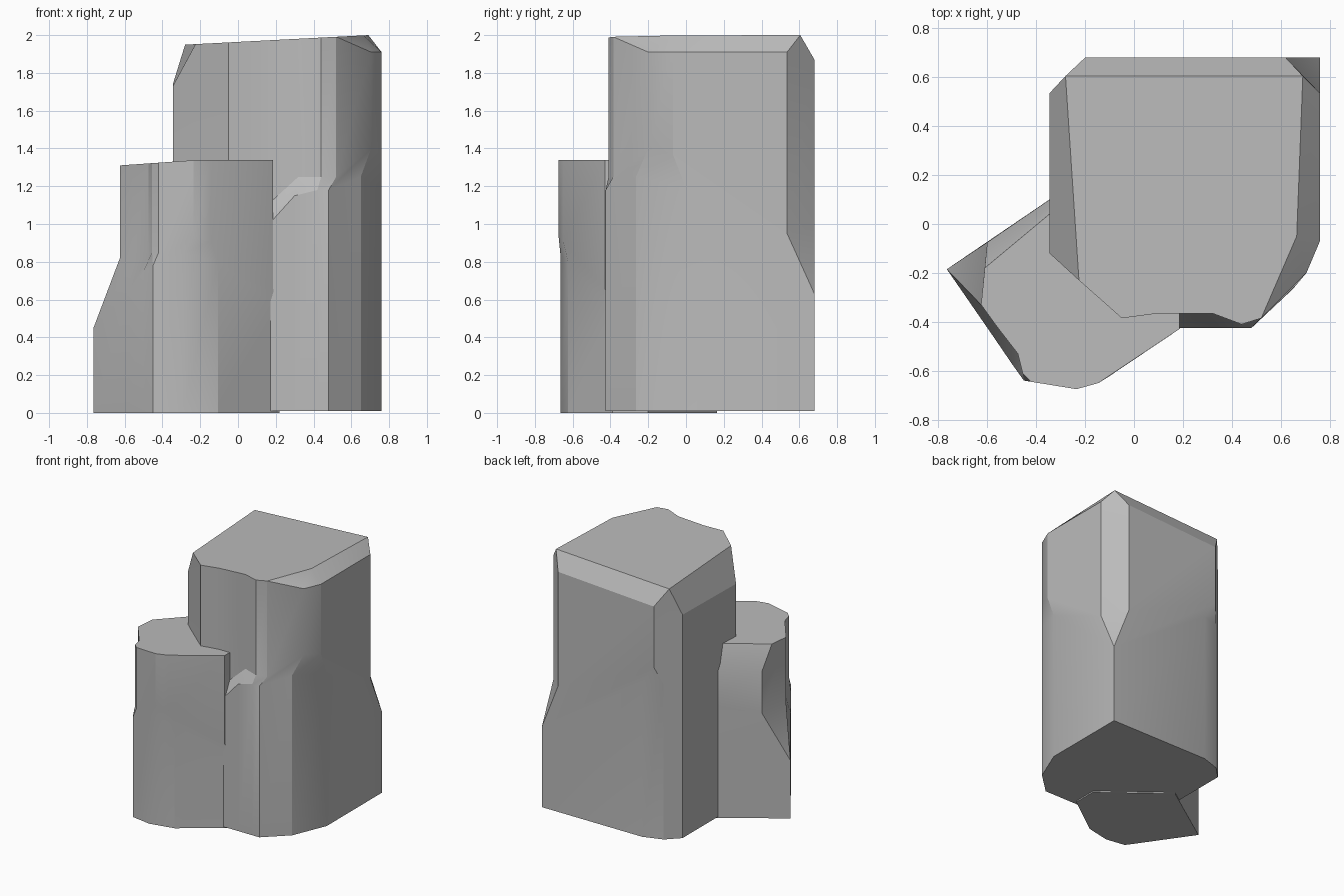
import bpy
import bmesh

# Remove only the default object
default_cube = bpy.data.objects.get("Cube")
if default_cube is not None:
    bpy.data.objects.remove(default_cube, do_unlink=True)


def make_material(name, color):
    material = bpy.data.materials.new(name)
    material.use_nodes = True
    material.diffuse_color = color
    shader = material.node_tree.nodes["Principled BSDF"]
    shader.inputs["Base Color"].default_value = color
    shader.inputs["Roughness"].default_value = 0.9
    return material


stone_grey = make_material("stone grey", (0.5, 0.5, 0.5, 1))


def column(name, corners, base, top_height):
    """Loft a chipped stone column, one entry per corner, counter-clockwise.

    Each corner holds the lower wall (x, y, upper end), the upper wall
    (x, y, lower end), the height of its rim and the top corner (x, y).
    top_height gives the height of the sloping top at a given x.
    """
    mesh = bmesh.new()
    rings = [[] for _ in range(5)]
    for low, high, rim, cap in corners:
        low_x, low_y, low_end = low
        high_x, high_y, high_start = high
        cap_x, cap_y = cap or (high_x, high_y)
        cap_z = top_height(cap_x)
        points = (
            (low_x, low_y, base),
            (low_x, low_y, low_end),
            (high_x, high_y, high_start),
            (high_x, high_y, rim or cap_z),
            (cap_x, cap_y, cap_z),
        )
        for ring, point in zip(rings, points):
            ring.append(mesh.verts.new(point))

    # Walls between neighbouring rings, then both ends
    count = len(corners)
    for lower, upper in zip(rings, rings[1:]):
        for i in range(count):
            j = (i + 1) % count
            mesh.faces.new((lower[i], lower[j], upper[j], upper[i]))
    mesh.faces.new(list(reversed(rings[0])))
    mesh.faces.new(rings[-1])

    # Corners that share a point close up into chips
    bmesh.ops.remove_doubles(mesh, verts=mesh.verts[:], dist=0.0005)
    bmesh.ops.dissolve_degenerate(mesh, edges=mesh.edges[:], dist=0.0005)
    bmesh.ops.recalc_face_normals(mesh, faces=mesh.faces[:])

    data = bpy.data.meshes.new(name)
    mesh.to_mesh(data)
    mesh.free()
    data.materials.append(stone_grey)
    stone = bpy.data.objects.new(name, data)
    bpy.context.collection.objects.link(stone)

    bpy.ops.object.select_all(action="DESELECT")
    stone.select_set(True)
    bpy.context.view_layer.objects.active = stone
    bpy.ops.object.shade_smooth_by_angle(angle=0.4)
    return stone


# Tall column: right side, back, left side, then the worn front
right_cap = (.665, -.05)
back_right_cap = (.69, .605)
back_left_cap = (-.28, .605)
tall_corners = [
    ((.48, -.425, 1.18), (.52, -.385, 1.25), None, None),
    ((.65, -.265, 1.25), (.705, -.2, 1.4), 1.91, right_cap),
    ((.76, 0, 1.19), (.76, -.07, 1.37), 1.91, right_cap),
    ((.76, .68, .63), (.76, .535, .95), 1.91, back_right_cap),
    ((.76, .68, .63), (.62, .68, .985), 1.87, back_right_cap),
    ((-.1, .68, 1.2), (-.2, .68, 1.35), 1.82, back_left_cap),
    ((-.25, .63, 1.21), (-.2, .68, 1.35), 1.82, back_left_cap),
    ((-.345, .535, 1.2), (-.345, .535, 1.35), 1.74, back_left_cap),
    ((-.345, -.12, 1.1), (-.345, -.12, 1.3), 1.73, (-.225, -.23)),
    ((-.02, -.425, 1), (-.05, -.385, 1.2), None, None),
    ((.12, -.425, .95), (.1, -.365, 1.05), None, None),
    ((.3, -.425, 1.15), (.32, -.365, 1.25), None, None),
    ((.42, -.425, 1.18), (.44, -.41, 1.25), None, None),
]
column("tall_stone_column", tall_corners, .01, lambda x: 1.964 + .052 * x)

# Short column: inner end, back, outer corner, then the worn front
outer_cap = (-.61, -.18)
short_corners = [
    ((.22, -.39, .55), (.185, -.43, .66), None, None),
    ((.22, -.2, .55), (.185, -.2, .66), None, None),
    ((-.25, .165, .8), (-.25, .165, .9), 1.14, (-.25, .12)),
    ((-.765, -.185, .45), (-.6, -.075, .81), 1.14, outer_cap),
    ((-.765, -.185, .45), (-.625, -.33, .82), None, None),
    ((-.575, -.46, .65), (-.56, -.42, .8), None, None),
    ((-.5, -.57, .75), (-.475, -.53, .83), None, None),
    ((-.45, -.64, .78), (-.455, -.61, .85), None, None),
    ((-.45, -.64, .78), (-.42, -.645, .85), None, None),
    ((-.295, -.665, .84), (-.235, -.675, .94), None, None),
    ((-.105, -.625, .8), (-.145, -.65, .91), None, None),
]
# Add the outer top corner between the back chip and the outer wall
short_corners.insert(4, ((-.765, -.185, .45), (-.6, -.075, .81), 1.14, outer_cap))
column("short_stone_column", short_corners, 0,
       lambda x: min(1.34, 1.354 + .07 * x))
